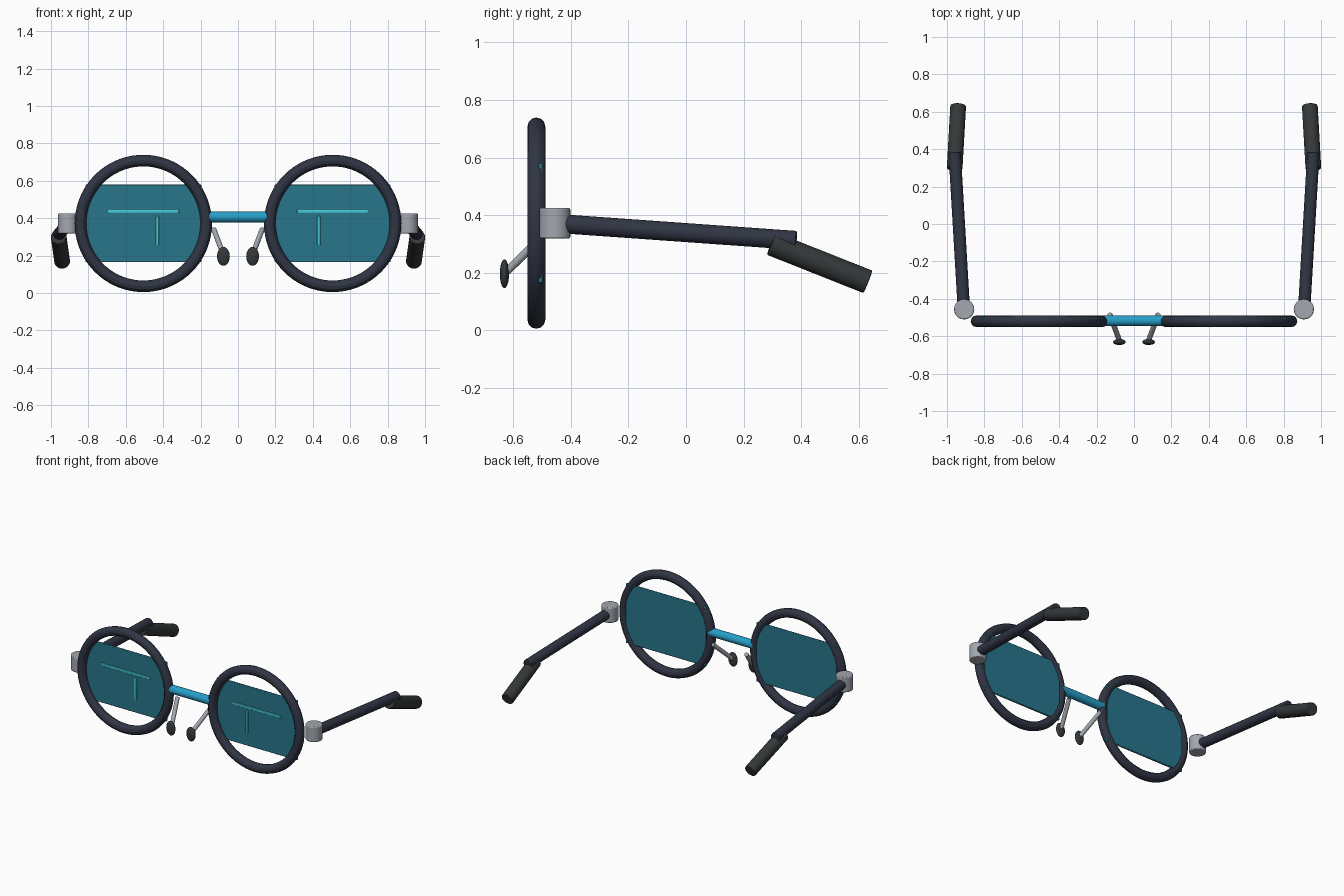
import bpy
from mathutils import Vector

if "Cube" in bpy.data.objects:
    bpy.data.objects.remove(bpy.data.objects["Cube"])


def material(name, *rgba):
    m = bpy.data.materials.new(name)
    m.diffuse_color = rgba
    m.use_nodes = True
    m.node_tree.nodes["Principled BSDF"].inputs["Base Color"].default_value = m.diffuse_color
    return m


FRAME = material("navy_frame", 0.03, 0.036, 0.058, 1)
LENS = material("teal_lens", 0.02, 0.18, 0.26, 0.88)
BLUE = material("blue_bridge", 0.02, 0.34, 0.58, 1)
GLOW = material("cyan_mark", 0.06, 0.58, 0.68, 1)
RUBBER = material("dark_rubber", 0.035, 0.04, 0.042, 1)
METAL = material("grey_metal", 0.36, 0.39, 0.43, 1)


def finish(name, mat, bevel=0):
    ob = bpy.context.object
    ob.name = ob.data.name = name
    ob.data.materials.append(mat)
    bpy.ops.object.transform_apply(location=False, rotation=True, scale=True)
    if bevel:
        b = ob.modifiers.new("soft_edges", 'BEVEL')
        b.width, b.segments = bevel, 2
        b.limit_method = 'ANGLE'
    bpy.ops.object.shade_smooth_by_angle()
    return ob


def rod(name, a, b, r, mat, bevel=0.004, sides=32):
    a, b = Vector(a), Vector(b)
    d = b - a
    bpy.ops.mesh.primitive_cylinder_add(
        vertices=sides, radius=r, depth=d.length, location=(a + b) / 2,
        rotation=d.to_track_quat('Z', 'Y').to_euler())
    return finish(name, mat, bevel)


def box(name, loc, size, mat, bevel):
    bpy.ops.mesh.primitive_cube_add(size=1, location=loc)
    bpy.context.object.scale = size
    return finish(name, mat, bevel)


# Bridge between the rims
rod("bridge", (-0.175, -0.517, 0.407), (0.175, -0.517, 0.407), 0.029, BLUE)

for side, s in (("left", -1), ("right", 1)):
    # Round rim
    bpy.ops.mesh.primitive_torus_add(
        major_radius=0.336, minor_radius=0.031, major_segments=72, minor_segments=12,
        location=(s * 0.506, -0.52, 0.372), rotation=(1.570796, 0, 0))
    finish(side + "_rim", FRAME)

    # Flat lens panel with its thin display marks
    box(side + "_lens", (s * 0.506, -0.506, 0.372), (0.62, 0.016, 0.415), LENS, 0.004)
    box(side + "_lens_bar", (s * 0.506, -0.516, 0.436), (0.38, 0.01, 0.018), GLOW, 0.003)
    box(side + "_lens_stem", (s * 0.432, -0.516, 0.333), (0.018, 0.01, 0.155), GLOW, 0.003)

    # Nose pad on a slanted arm
    rod(side + "_pad_arm", (s * 0.13, -0.483, 0.342), (s * 0.078, -0.622, 0.205),
        0.014, METAL, 0.002, 20)
    bpy.ops.mesh.primitive_uv_sphere_add(segments=32, ring_count=16, radius=1,
                                         location=(s * 0.078, -0.631, 0.196))
    bpy.context.object.scale = (0.034, 0.016, 0.05)
    finish(side + "_nose_pad", RUBBER)

    # Hinge barrel, temple and ear tip
    rod(side + "_hinge", (s * 0.908, -0.456, 0.318), (s * 0.908, -0.456, 0.425), 0.054, METAL, 0.006)
    rod(side + "_temple", (s * 0.91, -0.45, 0.371), (s * 0.959, 0.383, 0.312), 0.033, FRAME)
    rod(side + "_ear_tip", (s * 0.959, 0.297, 0.301), (s * 0.94, 0.632, 0.168), 0.042, RUBBER)
